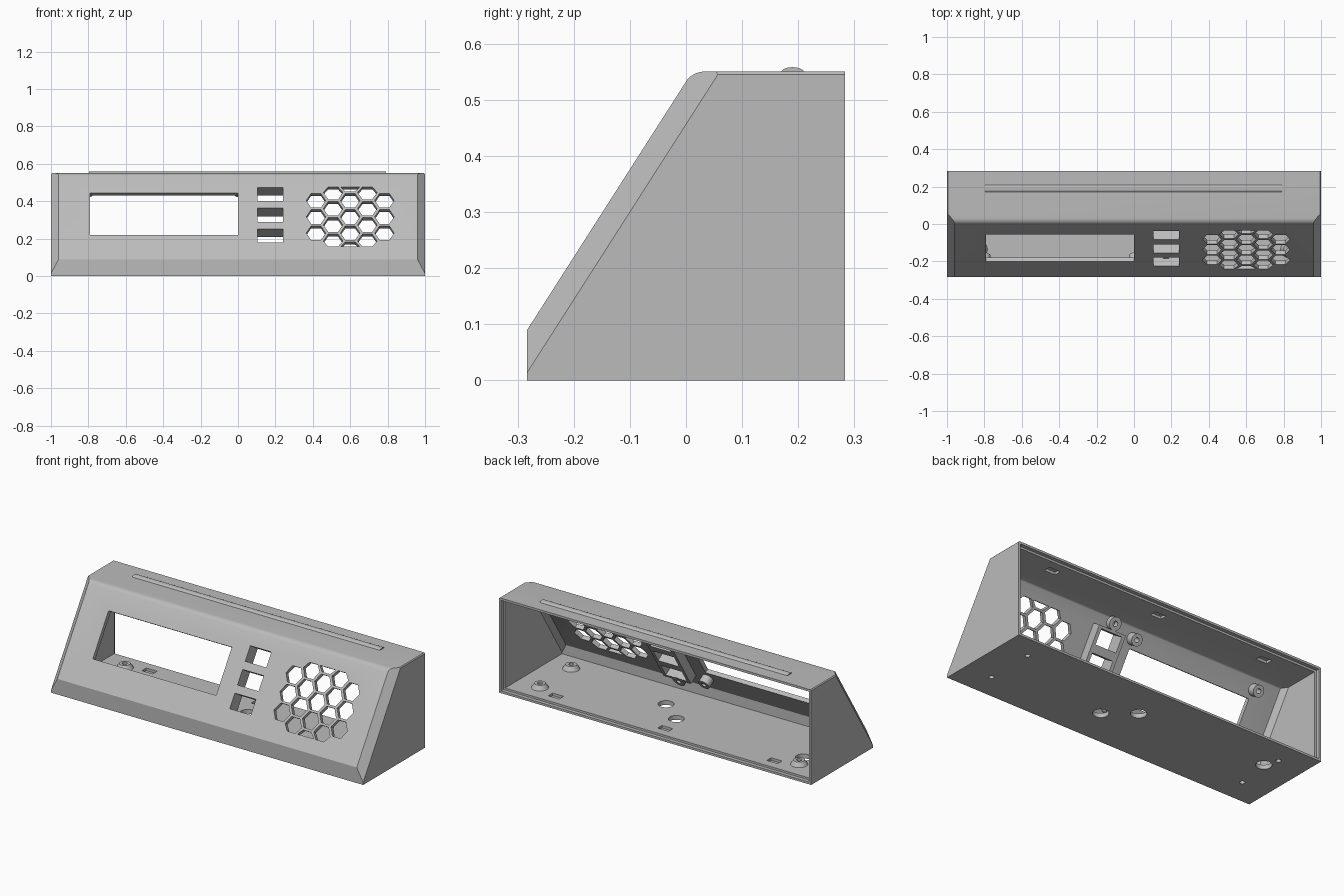
import bpy, bmesh, math
from mathutils import Matrix, Vector

if "Cube" in bpy.data.objects:
    bpy.data.objects.remove(bpy.data.objects["Cube"], do_unlink=True)

grey = bpy.data.materials.new("matte_grey")
grey.use_nodes = True
COLOR = (0.5, 0.5, 0.5, 1)
grey.diffuse_color = COLOR
grey.node_tree.nodes["Principled BSDF"].inputs["Base Color"].default_value = COLOR

# Panel frame: x across, y up the slope, z outwards
UP = Vector((0, 0.286, 0.447)).normalized()
OUT = Vector((0, -UP.z, UP.y))
FOOT = Vector((0, -0.283, 0.09))
PANEL = Matrix.Translation(FOOT) @ Matrix((Vector((1, 0, 0)), UP, OUT)).transposed().to_4x4()
WALL = 0.025


def finish(name, bm):
    bmesh.ops.recalc_face_normals(bm, faces=bm.faces)
    mesh = bpy.data.meshes.new(name)
    bm.to_mesh(mesh)
    bm.free()
    mesh.materials.append(grey)
    ob = bpy.data.objects.new(name, mesh)
    bpy.context.collection.objects.link(ob)
    return ob


def activate(ob):
    bpy.ops.object.select_all(action='DESELECT')
    ob.select_set(True)
    bpy.context.view_layer.objects.active = ob


def smooth(ob):
    activate(ob)
    bpy.ops.object.shade_smooth_by_angle(angle=math.radians(30))


def cut(ob, cutter):
    mod = ob.modifiers.new("cut", 'BOOLEAN')
    mod.operation, mod.solver, mod.object = 'DIFFERENCE', 'EXACT', cutter
    activate(ob)
    bpy.ops.object.modifier_apply(modifier=mod.name)


def add_prism(bm, points, low, high, matrix=Matrix()):
    base = [bm.verts.new(matrix @ Vector((x, y, low))) for x, y in points]
    top = [bm.verts.new(matrix @ Vector((x, y, high))) for x, y in points]
    bm.faces.new(base)
    bm.faces.new(top)
    for i in range(len(points)):
        j = (i + 1) % len(points)
        bm.faces.new((base[i], base[j], top[j], top[i]))


def rect(x0, x1, y0, y1):
    return [(x0, y0), (x1, y0), (x1, y1), (x0, y1)]


def ngon(x, y, r, n):
    return [(x + r * math.cos(math.tau * i / n), y + r * math.sin(math.tau * i / n))
            for i in range(n)]


def tube(name, x, y, low, high, r_low, r_high, bore, matrix=Matrix()):
    bm = bmesh.new()
    ring = [bm.verts.new(p) for p in ((bore, 0, low), (r_low, 0, low),
                                      (r_high, 0, high), (bore, 0, high))]
    edges = [bm.edges.new((ring[i], ring[(i + 1) % 4])) for i in range(4)]
    bmesh.ops.spin(bm, geom=ring + edges, cent=(0, 0, 0), axis=(0, 0, 1),
                   angle=math.tau, steps=32, use_merge=True)
    bmesh.ops.remove_doubles(bm, verts=bm.verts, dist=1e-5)
    bm.transform(matrix @ Matrix.Translation((x, y, 0)))
    smooth(finish(name, bm))


def wedge(name, inset, back):
    """Convex wedge trimmed from a block by planes moved in by inset."""
    planes = [((0, 0, 0), (0, 0, -1)), ((0, 0, 0.55), (0, 0, 1)),
              ((0, -0.283, 0), (0, -1, 0)), (FOOT, OUT)]
    radius, centre = 0.04, Vector((0, 0.033, 0.51))
    start = math.atan2(OUT.z, -OUT.y)
    for i in range(1, 5):
        a = start + (math.pi / 2 - start) * i / 5
        n = Vector((0, -math.cos(a), math.sin(a)))
        planes.append((centre + n * radius, n))
    for s in (-1, 1):
        planes += [((s, 0, 0), (s, 0, 0)),
                   ((s, 0.06, 0.55), (s, OUT.y, OUT.z)),
                   ((s, 0, 0.545), (s, 0, 1))]
    bm = bmesh.new()
    bmesh.ops.create_cube(bm, size=4)
    planes = [(Vector(p) - Vector(n).normalized() * inset, n) for p, n in planes]
    planes.append((Vector((0, back, 0)), (0, 1, 0)))
    for co, no in planes:
        res = bmesh.ops.bisect_plane(bm, geom=bm.verts[:] + bm.edges[:] + bm.faces[:],
                                     plane_co=co, plane_no=no, clear_outer=True)
        edges = [e for e in res["geom_cut"] if isinstance(e, bmesh.types.BMEdge)]
        if len(edges) > 2:
            bmesh.ops.edgeloop_fill(bm, edges=edges)
    return finish(name, bm)


# Hollow case, open at the back, with a stepped rim
case = wedge("case", 0, 0.283)
cavity = wedge("cavity_cutter", WALL, 0.4)
cut(case, cavity)
bm = bmesh.new()
add_prism(bm, rect(-0.987, 0.987, 0.262, 0.4), 0.013, 0.537)
rim = finish("rim_cutter", bm)
cut(case, rim)

# Panel openings: display window, three button slots, honeycomb grille
bm = bmesh.new()
add_prism(bm, rect(-0.79, 0, 0.154, 0.42), -0.12, 0.05, PANEL)
for i in range(3):
    s = 0.15 + 0.131 * i
    add_prism(bm, rect(0.105, 0.24, s - 0.043, s + 0.043), -0.12, 0.05, PANEL)
PITCH, LIMIT = 0.103, 0.19
for col, count in enumerate((3, 4, 5, 4, 3)):
    for row in range(count):
        s = (row - (count - 1) / 2) * PITCH
        cell = [(x, 0.27 + max(-LIMIT, min(LIMIT, y)))
                for x, y in ngon(0.6 + (col - 2) * 0.0915, s, 0.052, 6)]
        clipped = []
        for p in cell:
            if all((Vector(p) - Vector(q)).length > 1e-4 for q in clipped):
                clipped.append(p)
        add_prism(bm, clipped, -0.12, 0.05, PANEL)
bmesh.ops.recalc_face_normals(bm, faces=bm.faces)
openings = finish("opening_cutter", bm)
cut(case, openings)

# Floor holes, screw holes and snap recesses
POSTS = [(sx * 0.83, y) for sx in (-1, 1) for y in (-0.135, 0.15)]
bm = bmesh.new()
for x, y in ((0.17, -0.06), (0.02, 0.06), (-0.8, 0.07)):
    add_prism(bm, ngon(x, y, 0.042, 32), -0.05, 0.05)
for x, y in POSTS:
    add_prism(bm, ngon(x, y, 0.014, 16), -0.05, 0.05)
for x in (-0.7, 0, 0.7):
    for low, high in ((0.01, 0.04), (0.51, 0.54)):
        add_prism(bm, rect(x - 0.035, x + 0.035, 0.17, 0.21), low, high)
floor_holes = finish("floor_cutter", bm)
cut(case, floor_holes)
smooth(case)

# Button holder behind the slots
bm = bmesh.new()
add_prism(bm, rect(0.085, 0.26, 0.09, 0.47), -0.08, -WALL + 0.003, PANEL)
holder = finish("button_holder", bm)
cut(holder, openings)
for i, s in enumerate((0.075, 0.505)):
    tube(f"holder_ear_{i + 1}", 0.17, s, -0.08, -0.05, 0.036, 0.036, 0.014, PANEL)

# Display screw bosses at the window corners
for i, (x, s) in enumerate([(x, s) for x in (-0.8, 0.005) for s in (0.1, 0.472)]):
    tube(f"display_boss_{i + 1}", x, s, -0.07, -WALL + 0.003, 0.033, 0.033, 0.013, PANEL)

# Tapered floor posts
for i, (x, y) in enumerate(POSTS):
    tube(f"floor_post_{i + 1}", x, y, WALL - 0.003, 0.05, 0.048, 0.03, 0.014)

# Low rounded ridge along the top
bm = bmesh.new()
arc = [(0.19 - 0.02 * math.cos(math.pi * i / 10), 0.549 + 0.009 * math.sin(math.pi * i / 10))
       for i in range(11)]
lengthwise = Matrix(((0, 0, 1, 0), (1, 0, 0, 0), (0, 1, 0, 0), (0, 0, 0, 1)))
add_prism(bm, arc, -0.797, 0.79, lengthwise)
smooth(finish("top_ridge", bm))

for helper in (cavity, rim, openings, floor_holes):
    bpy.data.objects.remove(helper, do_unlink=True)
